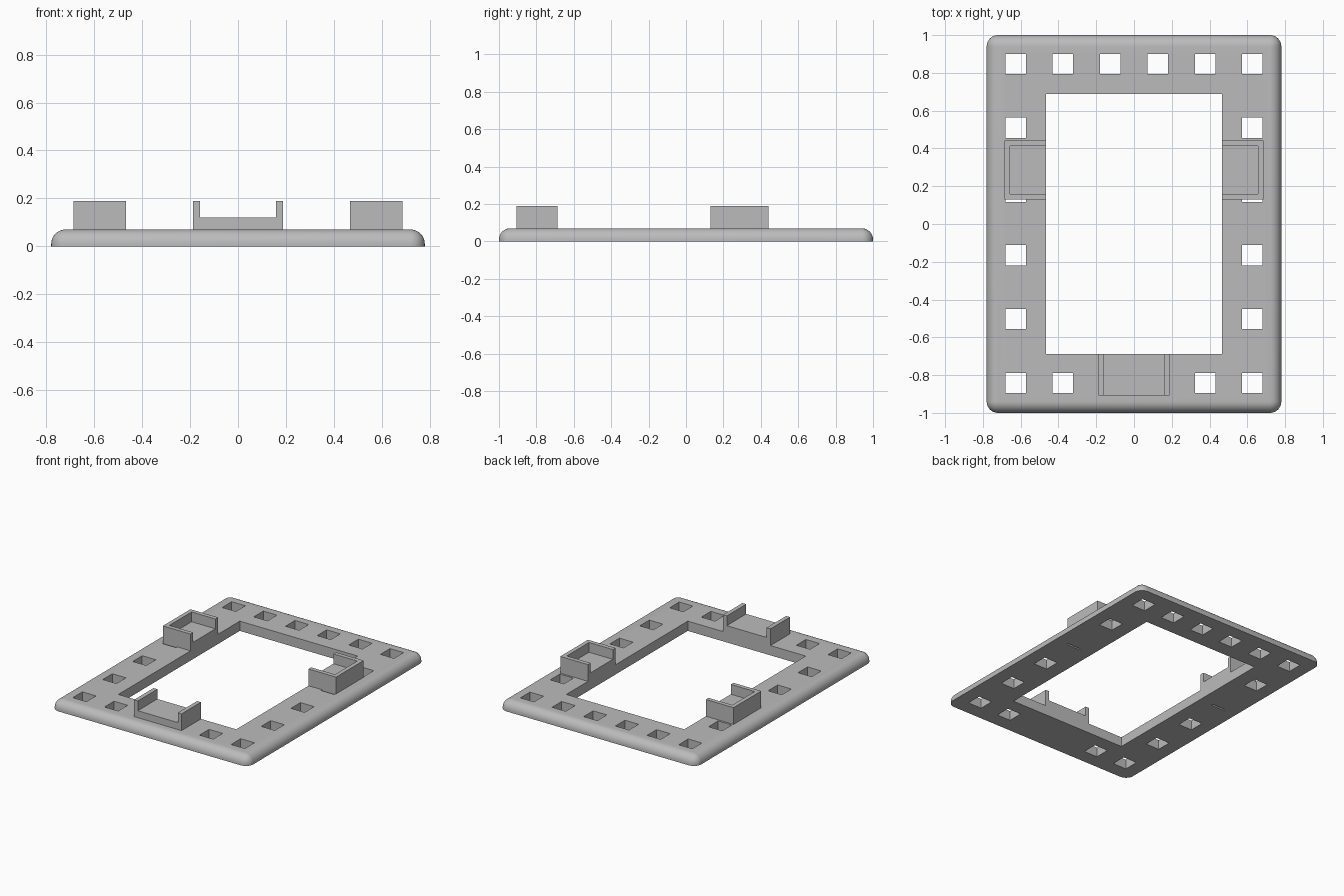
import bpy, bmesh, math
from mathutils import Vector

cube = bpy.data.objects.get("Cube")
if cube:
    bpy.data.objects.remove(cube, do_unlink=True)

gray = bpy.data.materials.new("plain gray")
gray.use_nodes = True
gray.diffuse_color = (0.5, 0.5, 0.5, 1)
gray.node_tree.nodes["Principled BSDF"].inputs["Base Color"].default_value = (0.5, 0.5, 0.5, 1)

HALF_X, HALF_Y, THICK = 0.78, 1.0, 0.07
OPEN_X, OPEN_Y = 0.467, 0.687
ROUND = 0.06
TOP, FLOOR, WALL = 0.19, 0.12, 0.03


def add_object(name, bm):
    bmesh.ops.recalc_face_normals(bm, faces=bm.faces)
    mesh = bpy.data.meshes.new(name)
    bm.to_mesh(mesh)
    bm.free()
    mesh.materials.append(gray)
    obj = bpy.data.objects.new(name, mesh)
    bpy.context.collection.objects.link(obj)
    return obj


def add_box(bm, low, high):
    verts = bmesh.ops.create_cube(bm, size=1)["verts"]
    low, high = Vector(low), Vector(high)
    for v in verts:
        v.co = (low + high) / 2 + v.co * (high - low)


def cut(obj, boxes):
    """Subtract a list of (low, high) boxes from obj."""
    bm = bmesh.new()
    for low, high in boxes:
        add_box(bm, low, high)
    cutter = add_object("cutter", bm)
    cutter.hide_render = True
    mod = obj.modifiers.new("cut", "BOOLEAN")
    mod.operation, mod.solver, mod.object = "DIFFERENCE", "EXACT", cutter
    select(obj)
    bpy.ops.object.modifier_apply(modifier=mod.name)
    bpy.data.objects.remove(cutter, do_unlink=True)


def select(obj):
    bpy.ops.object.select_all(action="DESELECT")
    obj.select_set(True)
    bpy.context.view_layer.objects.active = obj


def rounded_ring(bm, inset, z, steps=8):
    """Rounded rectangle whose corner radius shrinks with the inset."""
    ring = []
    for i, (sx, sy) in enumerate([(1, 1), (-1, 1), (-1, -1), (1, -1)]):
        for k in range(steps + 1):
            a = math.pi / 2 * (i + k / steps)
            r = ROUND - inset
            ring.append(bm.verts.new((sx * (HALF_X - ROUND) + r * math.cos(a),
                                      sy * (HALF_Y - ROUND) + r * math.sin(a), z)))
    return ring


# Base frame: plate with a rounded upper rim
bm = bmesh.new()
rings = [rounded_ring(bm, 0, 0)]
for k in range(9):
    a = math.pi / 2 * k / 8
    rings.append(rounded_ring(bm, ROUND * (1 - math.cos(a)), THICK - ROUND * (1 - math.sin(a))))
for lower, upper in zip(rings, rings[1:]):
    for i in range(len(lower)):
        j = (i + 1) % len(lower)
        bm.faces.new((lower[i], lower[j], upper[j], upper[i]))
bm.faces.new(rings[0])
bm.faces.new(rings[-1])
bmesh.ops.remove_doubles(bm, verts=bm.verts, dist=0.0001)
frame = add_object("base_frame", bm)

# Central opening and the row of square holes round the frame
boxes = [((-OPEN_X, -OPEN_Y, -1), (OPEN_X, OPEN_Y, 1))]
half = 0.054


def hole(x, y, y_high=None):
    boxes.append(((x - half, y - half, -1), (x + half, y_high or y + half, 1)))


for i in range(6):
    x = -0.627 + 0.2508 * i
    hole(x, 0.847)
    if i not in (2, 3):          # the front bracket fills the middle pair
        hole(x, -0.842)
SIDE_LOW, SIDE_HIGH = 0.13, 0.442
for x in (-0.627, 0.627):
    for y in (-0.503, -0.165, 0.509):
        hole(x, y)
    hole(x, 0.171, SIDE_LOW)     # mostly covered by the side bracket
cut(frame, boxes)
select(frame)
bpy.ops.object.shade_smooth_by_angle(angle=math.radians(35))

# Front bracket: U-shaped cradle open at both ends
bm = bmesh.new()
add_box(bm, (-0.188, -0.907, THICK), (0.188, -OPEN_Y, TOP))
front = add_object("front_bracket", bm)
cut(front, [((-0.188 + WALL, -1, FLOOR), (0.188 - WALL, 0, 1))])

# Side brackets: cradles walled on three sides, open toward the middle
for name, side in (("left_bracket", 1), ("right_bracket", -1)):
    def span(a, b):
        return sorted((side * a, side * b))
    x0, x1 = span(OPEN_X, 0.686)
    bm = bmesh.new()
    add_box(bm, (x0, SIDE_LOW, THICK), (x1, SIDE_HIGH, TOP))
    bracket = add_object(name, bm)
    x0, x1 = span(0.3, 0.686 - WALL)
    cut(bracket, [((x0, SIDE_LOW + WALL, FLOOR), (x1, SIDE_HIGH - WALL, 1))])
